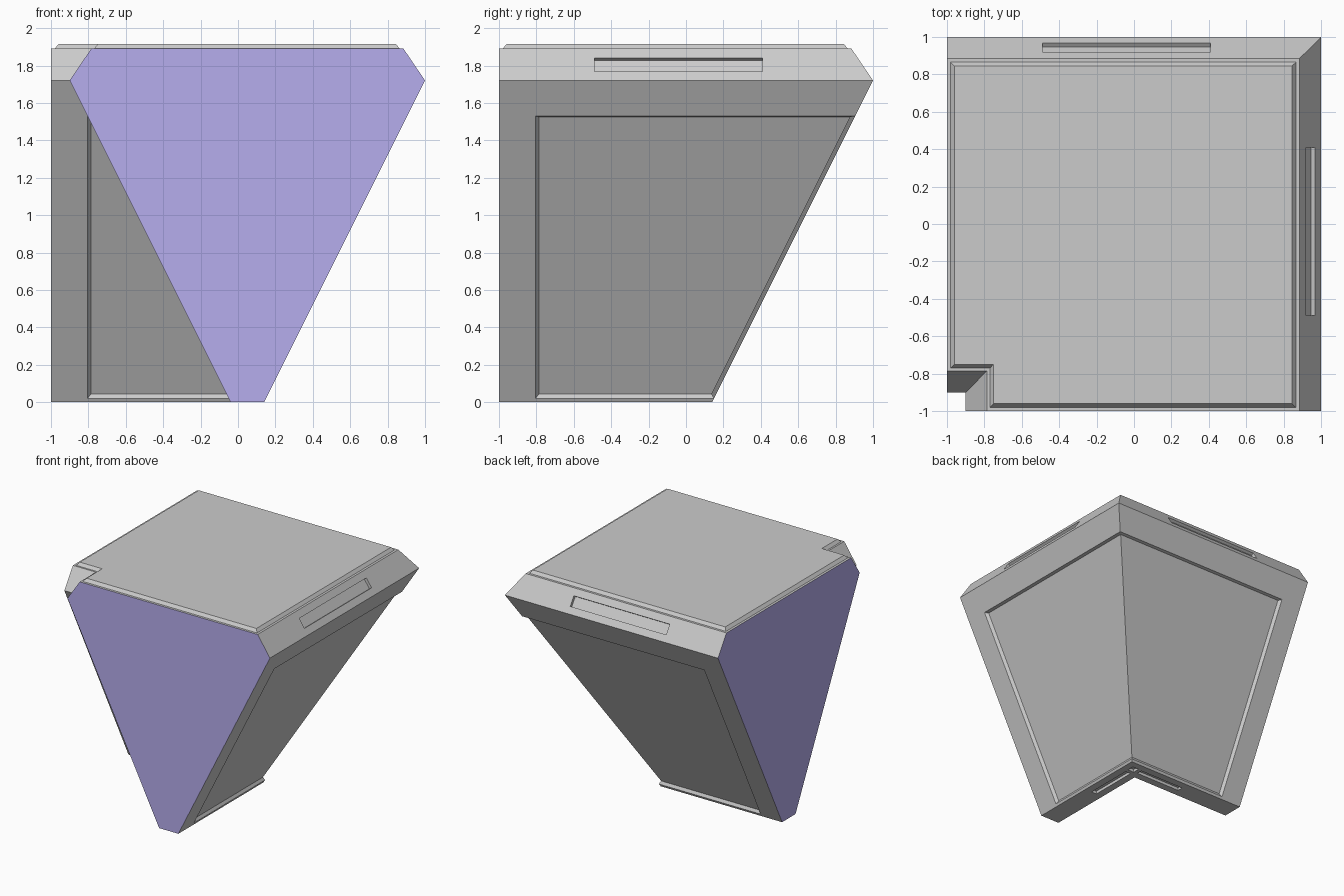
import bpy, bmesh, math
from mathutils import Matrix

if "Cube" in bpy.data.objects:
    bpy.data.objects.remove(bpy.data.objects["Cube"])

MID = 0.05          # centre line of the swept cross-section
DEPTH = 0.025       # depth of every recess


def slope(z):
    return 0.09 + 0.5 * z


def to_object(bm, name, materials=()):
    bmesh.ops.recalc_face_normals(bm, faces=bm.faces)
    mesh = bpy.data.meshes.new(name)
    bm.to_mesh(mesh)
    bm.free()
    for m in materials:
        mesh.materials.append(m)
    obj = bpy.data.objects.new(name, mesh)
    bpy.context.collection.objects.link(obj)
    return obj


def section(recessed):
    """Closed (offset, height) profile, optionally with sunken side panels."""
    low, high = (0.045, 1.525) if recessed else (0.02, 1.53)
    d = DEPTH if recessed else 0
    half = [(slope(0), 0), (slope(0.02), 0.02), (slope(low) - d, low),
            (slope(high) - d, high), (slope(1.53), 1.53), (0.95, 1.72), (0.835, 1.89)]
    return [(MID + h, z) for h, z in half] + [(MID - h, z) for h, z in reversed(half)]


# Materials
grey = bpy.data.materials.new("grey")
grey.diffuse_color = (0.8, 0.8, 0.8, 1)
grey.use_nodes = True
grey.node_tree.nodes["Principled BSDF"].inputs["Base Color"].default_value = grey.diffuse_color
violet = bpy.data.materials.new("violet")
violet.diffuse_color = (0.47, 0.42, 0.85, 1)
violet.use_nodes = True
violet.node_tree.nodes["Principled BSDF"].inputs["Base Color"].default_value = violet.diffuse_color

# Body: profile swept along a mitred right-angle corner
bm = bmesh.new()
stations = [(-1, False), (-0.805, False), (-0.785, True), (9, True)]
arm = [[(u, min(s, u), z) for u, z in section(r)] for s, r in stations]
arm += [[(y, x, z) for x, y, z in ring] for ring in reversed(arm[:-1])]
rings = [[bm.verts.new(p) for p in ring] for ring in arm]
n = len(rings[0])
for a, b in zip(rings, rings[1:]):
    for i in range(n):
        j = (i + 1) % n
        bm.faces.new((a[i], a[j], b[j], b[i]))
for ring in (rings[0], rings[-1]):
    bm.faces.new(ring).material_index = 1
bmesh.ops.remove_doubles(bm, verts=bm.verts, dist=0.0005)
bmesh.ops.dissolve_degenerate(bm, edges=bm.edges, dist=0.0005)
bmesh.ops.recalc_face_normals(bm, faces=bm.faces)
bmesh.ops.dissolve_limit(bm, angle_limit=0.01, verts=bm.verts, edges=bm.edges,
                         delimit={'MATERIAL'})
body = to_object(bm, "corner_body", (grey, violet))

# Slots in the outer chamfers and in the underside
SWAP = Matrix(((0, 1, 0, 0), (1, 0, 0, 0), (0, 0, 1, 0), (0, 0, 0, 1)))
tilt = Matrix.Rotation(-math.atan2(0.115, 0.17), 4, 'Y')
edge_slot = (Matrix.Translation((0.9425, -0.04, 1.805)) @ tilt
             @ Matrix.Diagonal((2 * DEPTH, 0.9, 0.086, 1)))
base_slot = (Matrix.Translation((MID, -0.23, 0))
             @ Matrix.Diagonal((0.05, 0.43, 2 * DEPTH, 1)))
base_hole = (Matrix.Translation((MID, MID, 0))
             @ Matrix.Diagonal((0.06, 0.06, 2 * DEPTH, 1)))
bm = bmesh.new()
for m in (edge_slot, SWAP @ edge_slot, base_slot, SWAP @ base_slot, base_hole):
    bmesh.ops.create_cube(bm, size=1, matrix=m)
cutter = to_object(bm, "slot_cutter", (grey,))
cutter.hide_render = True

mod = body.modifiers.new("slots", 'BOOLEAN')
mod.operation = 'DIFFERENCE'
mod.solver = 'EXACT'
mod.object = cutter
bpy.context.view_layer.objects.active = body
bpy.ops.object.modifier_apply(modifier=mod.name)
bpy.data.objects.remove(cutter)


# Raised top plate with bevelled rim
def outline(bm, outer, inner, end, z):
    pts = [(end, inner), (end, outer), (outer, outer),
           (outer, end), (inner, end), (inner, inner)]
    return [bm.verts.new((x, y, z)) for x, y in pts]


bm = bmesh.new()
low = outline(bm, 0.865, -0.77, -0.98, 1.89)
top = outline(bm, 0.845, -0.75, -0.96, 1.915)
bm.faces.new(low)
bm.faces.new(top)
for i in range(6):
    j = (i + 1) % 6
    bm.faces.new((low[i], low[j], top[j], top[i]))
to_object(bm, "top_plate", (grey,))
